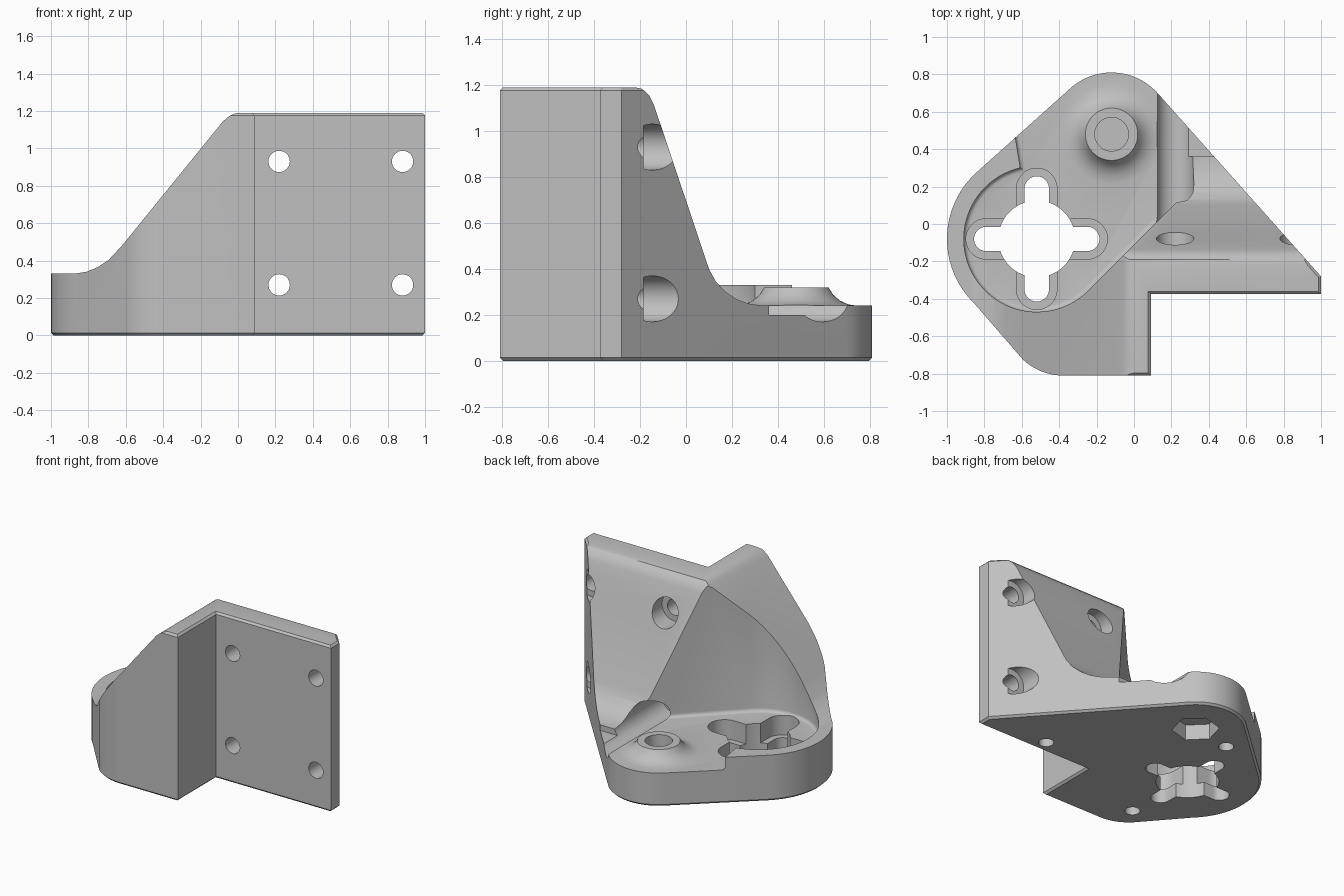
import bpy, bmesh
from math import sin, cos, radians
from mathutils import Vector

old = bpy.data.objects.get("Cube")
if old:
    bpy.data.objects.remove(old, do_unlink=True)

grey = bpy.data.materials.new("light_grey")
grey.use_nodes = True
grey.diffuse_color = (0.53, 0.53, 0.53, 1)
grey.node_tree.nodes["Principled BSDF"].inputs["Base Color"].default_value = (0.53, 0.53, 0.53, 1)

PLANES = {
    "xy": lambda a, b, h: Vector((a, b, h)),
    "xz": lambda a, b, h: Vector((a, h, b)),
    "yz": lambda a, b, h: Vector((h, a, b)),
}


def arc(cx, cy, r, start, end, steps=24):
    """Points along an arc, angles in degrees."""
    angles = [radians(start + (end - start) * i / steps) for i in range(steps + 1)]
    return [(cx + r * cos(a), cy + r * sin(a)) for a in angles]


def circle(cx, cy, r, n=48, turn=0):
    return arc(cx, cy, r, turn, turn + 360, n)[:-1]


def capsule(cx, cy, half_length, r, upright):
    """Rounded slot outline, along x or along y."""
    d = half_length - r
    if upright:
        return arc(cx, cy + d, r, 0, 180) + arc(cx, cy - d, r, 180, 360)
    return arc(cx + d, cy, r, -90, 90) + arc(cx - d, cy, r, 90, 270)


def prism(name, outline, low, high, plane="xy", bevel=0, segments=1, both=False):
    """Extrude an outline between two levels, optionally easing its end edges."""
    bm = bmesh.new()
    to3d = PLANES[plane]
    ends = [[bm.verts.new(to3d(a, b, h)) for a, b in outline] for h in (low, high)]
    caps = [bm.faces.new(loop) for loop in ends]
    n = len(outline)
    for i in range(n):
        j = (i + 1) % n
        bm.faces.new((ends[0][i], ends[0][j], ends[1][j], ends[1][i]))
    bmesh.ops.recalc_face_normals(bm, faces=bm.faces)
    if bevel:
        edges = {e for cap in (caps if both else caps[:1]) for e in cap.edges}
        bmesh.ops.bevel(bm, geom=list(edges), offset=bevel, segments=segments,
                        profile=0.5, affect="EDGES")
    return make_object(name, bm)


def make_object(name, bm):
    mesh = bpy.data.meshes.new(name)
    bm.to_mesh(mesh)
    bm.free()
    mesh.materials.append(grey)
    obj = bpy.data.objects.new(name, mesh)
    bpy.context.scene.collection.objects.link(obj)
    return obj


def combine(target, tool, operation="DIFFERENCE"):
    """Apply a boolean and discard the tool."""
    mod = target.modifiers.new("combine", "BOOLEAN")
    mod.operation, mod.object, mod.solver = operation, tool, "EXACT"
    graph = bpy.context.evaluated_depsgraph_get()
    mesh = bpy.data.meshes.new_from_object(target.evaluated_get(graph))
    target.modifiers.clear()
    target.data = mesh
    bpy.data.objects.remove(tool, do_unlink=True)


def cut(outline, low, high, plane="xy", **ease):
    combine(bracket, prism("cutter", outline, low, high, plane, **ease))


def box(x0, x1, y0, y1):
    return [(x0, y0), (x1, y0), (x1, y1), (x0, y1)]


HUB = (-0.52, -0.08)
BOSS = (-0.12, 0.48)

# Full-height block with the bracket's plan outline
plan = [(0.09, -0.81), (0.09, -0.375), (1, -0.375), (1, -0.28)]
plan += arc(*BOSS, 0.33, 41.6, 133)
plan += arc(*HUB, 0.48, 133, 226)
plan += arc(-0.38, -0.5, 0.31, 226, 270)
bracket = prism("corner_bracket", plan, 0, 1.19, bevel=0.014, both=True)

# Slope down to the rounded left side
cut([(-1.2, 0.33), (-0.87, 0.33), (-0.81, 0.34), (-0.75, 0.365), (-0.69, 0.405),
     (-0.62, 0.48), (-0.08, 1.145), (-0.05, 1.17), (-0.025, 1.183), (0.01, 1.192),
     (0.01, 1.4), (-1.2, 1.4)], -1, 1, "xz")

# Slope down to the back
cut([(-0.23, 1.192), (-0.19, 1.183), (-0.16, 1.155), (-0.14, 1.115), (0.1, 0.4),
     (0.13, 0.345), (0.17, 0.302), (0.22, 0.268), (0.28, 0.247), (0.35, 0.24),
     (1, 0.24), (1, 1.4), (-0.23, 1.4)], -0.3, 1.2, "yz")

# Level rim and the pocket with its diagonal wall
cut(box(-1.2, -0.5, -0.05, 1), 0.33, 1.4)
pocket = arc(*HUB, 0.39, 103, 315, 48)
pocket += [(0.3, 0.188), (0.3, 1.1), (-0.74, 1.1)]
cut(pocket, 0.24, 1.4, bevel=0.025, segments=4)

# Flared boss around the bolt hole
bm = bmesh.new()
flare = [(0, 0.18), (0.27, 0.18), (0.27, 0.239), (0.225, 0.246), (0.19, 0.262),
         (0.16, 0.288), (0.14, 0.32), (0, 0.32)]
verts = [bm.verts.new((r, 0, z)) for r, z in flare]
edges = [bm.edges.new(pair) for pair in zip(verts, verts[1:])]
bmesh.ops.spin(bm, geom=verts + edges, axis=(0, 0, 1), cent=(0, 0, 0),
               angle=radians(360), steps=48)
bmesh.ops.remove_doubles(bm, verts=bm.verts, dist=0.0005)
bmesh.ops.recalc_face_normals(bm, faces=bm.faces)
bmesh.ops.translate(bm, verts=bm.verts, vec=(*BOSS, 0))
combine(bracket, make_object("boss", bm), "UNION")

# Bolt hole and hexagonal nut recess below it
cut(circle(*BOSS, 0.09), -0.1, 0.5)
cut(circle(*BOSS, 0.155, 6, 15), -0.1, 0.11)

# Cross-shaped opening: centre hole and stepped slots
cut(circle(*HUB, 0.205), -0.1, 0.5)
for upright in (False, True):
    cut(capsule(*HUB, 0.335, 0.065, upright), -0.1, 0.5)
    cut(capsule(*HUB, 0.378, 0.108, upright), 0.1, 0.32)

# Low shelf at the edge of the back
cut(box(0.22, 0.7, 0.36, 0.9), 0.2, 0.6)

# Wall screw holes with counterbores running backwards
for x in (0.22, 0.88):
    for z in (0.27, 0.93):
        cut(circle(x, z, 0.057, 32), -0.5, -0.1, "xz")
        cut(circle(x, z, 0.1), -0.185, 1, "xz")

# Blind holes in the underside
for x, y in ((0.51, -0.28), (-0.42, 0.43), (-0.49, -0.6)):
    cut(circle(x, y, 0.05, 24), -0.1, 0.15)

# Smooth curved faces, crisp edges
bpy.ops.object.select_all(action="DESELECT")
bpy.context.view_layer.objects.active = bracket
bracket.select_set(True)
bpy.ops.object.shade_smooth_by_angle(angle=radians(25))
